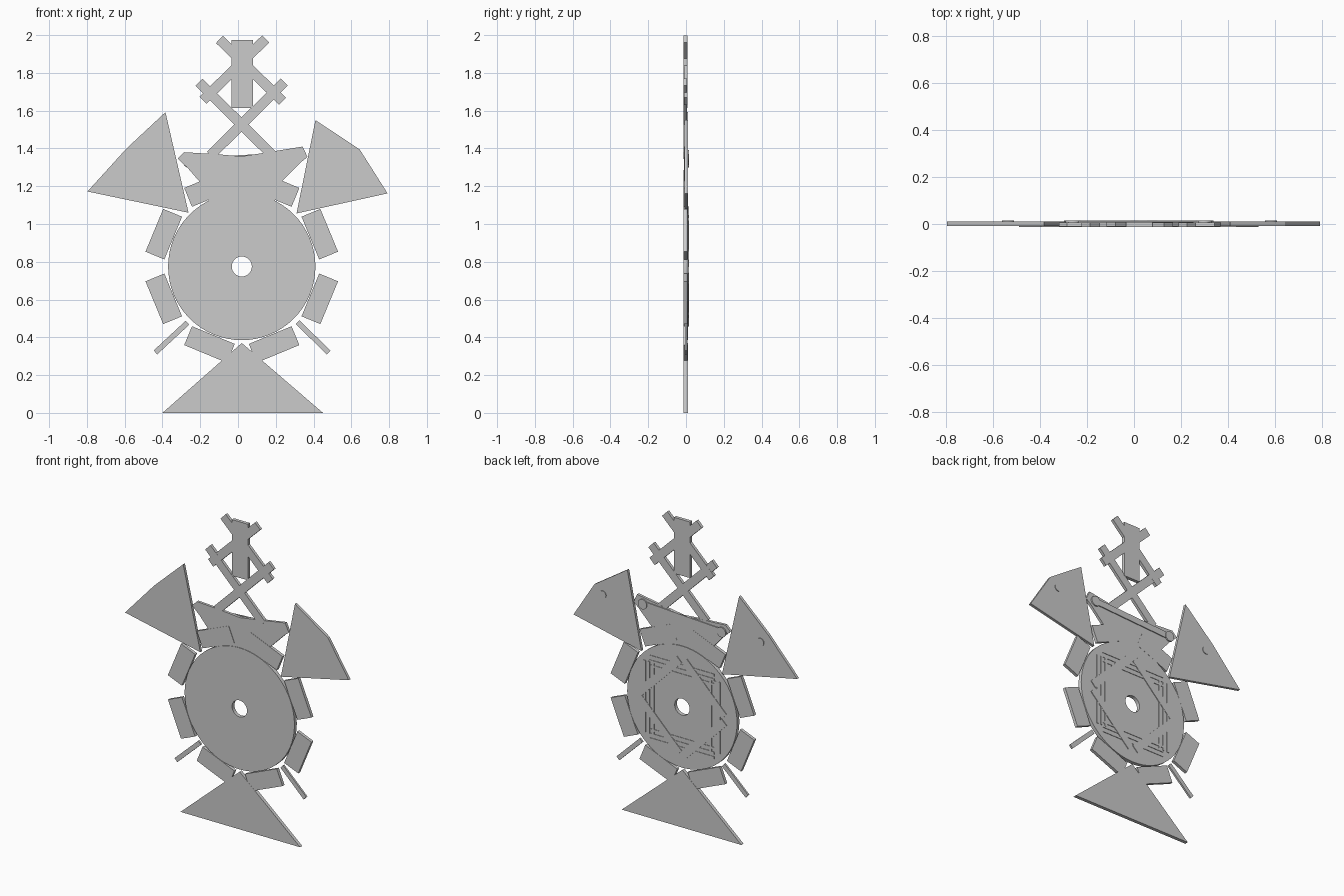
import bpy, bmesh, math
from mathutils import Vector

if "Cube" in bpy.data.objects:
    bpy.data.objects.remove(bpy.data.objects["Cube"])

CX, CZ = 0.02, 0.775   # disc centre


def finish(name, bm, smooth=False):
    bmesh.ops.recalc_face_normals(bm, faces=bm.faces)
    me = bpy.data.meshes.new(name)
    bm.to_mesh(me)
    bm.free()
    ob = bpy.data.objects.new(name, me)
    bpy.context.collection.objects.link(ob)
    if smooth:
        bpy.ops.object.select_all(action='DESELECT')
        ob.select_set(True)
        bpy.context.view_layer.objects.active = ob
        bpy.ops.object.shade_smooth_by_angle(angle=math.radians(30))
    return ob


def plate(name, pts, y0, y1, smooth=False):
    """Flat outline in x/z, extruded from y0 to y1."""
    bm = bmesh.new()
    face = bm.faces.new([bm.verts.new((x, y0, z)) for x, z in pts])
    out = bmesh.ops.extrude_face_region(bm, geom=[face])
    verts = [v for v in out['geom'] if isinstance(v, bmesh.types.BMVert)]
    bmesh.ops.translate(bm, verts=verts, vec=(0, y1 - y0, 0))
    return finish(name, bm, smooth)


def bar(name, a, b, width, y0, y1):
    """Straight strip between two x/z points."""
    a, b = Vector(a), Vector(b)
    d = (b - a).normalized() * width / 2
    n = Vector((-d.y, d.x))
    return plate(name, [a - n, b - n, b + n, a + n], y0, y1)


def tangent_bar(name, angle, dist, length, width, y0, y1):
    """Strip tangent to the disc at the given angle and distance."""
    r = Vector((math.cos(angle), math.sin(angle)))
    t = Vector((-r.y, r.x)) * length / 2
    c = Vector((CX, CZ)) + r * dist
    return bar(name, c - t, c + t, width, y0, y1)


def circle(x, z, r, n):
    return [(x + r * math.cos(2 * math.pi * i / n),
             z + r * math.sin(2 * math.pi * i / n)) for i in range(n)]


# Main disc with centre hole
n = 64
bm = bmesh.new()
loops = []
for r, y in ((0.39, -0.013), (0.39, 0.011), (0.053, 0.011), (0.053, -0.013)):
    loops.append([bm.verts.new((x, y, z)) for x, z in circle(CX, CZ, r, n)])
for k in range(4):
    p, q = loops[k], loops[(k + 1) % 4]
    for i in range(n):
        j = (i + 1) % n
        bm.faces.new((p[i], p[j], q[j], q[i]))
finish("disc", bm, True)

# Eight blocks around the rim
for k in range(8):
    tangent_bar(f"rim_block_{k}", math.radians(22.5 + 45 * k),
                0.447, 0.245, 0.108, -0.012, 0.008)

# Raised strips on the back: nested square and diamond
for k in range(4):
    a = math.pi / 2 * k
    for i, dist in enumerate((0.205, 0.235, 0.265)):
        tangent_bar(f"square_strip_{k}_{i}", a, dist, 0.46, 0.015, 0.010, 0.0145 - 0.0004 * (k % 2))
    tangent_bar(f"diamond_strip_{k}", a + math.pi / 4, 0.225, 0.40, 0.05, 0.010, 0.0155)

# Triangular foot
plate("foot", [(-0.40, 0), (0.45, 0), (0.02, 0.37)], -0.0125, 0.0095)

# Side wings with small pivots on the back
plate("wing_left", [(-0.384, 1.592), (-0.59, 1.40), (-0.797, 1.172), (-0.262, 1.06)], -0.008, 0.010)
plate("wing_right", [(0.41, 1.55), (0.644, 1.395), (0.792, 1.162), (0.31, 1.056)], -0.008, 0.010)
plate("wing_pivot_left", circle(-0.537, 1.34, 0.025, 16), 0.009, 0.014, True)
plate("wing_pivot_right", circle(0.584, 1.345, 0.025, 16), 0.009, 0.014, True)

# Thin lower rods
bar("rod_left", (-0.268, 0.477), (-0.437, 0.32), 0.028, -0.006, 0.006)
bar("rod_right", (0.315, 0.48), (0.48, 0.32), 0.028, -0.006, 0.006)

# Shoulder plate above the disc
plate("shoulder_plate", [
    (-0.32, 1.347), (-0.285, 1.38), (-0.12, 1.37), (0.02, 1.358), (0.19, 1.385),
    (0.342, 1.41), (0.368, 1.355), (0.335, 1.328), (0.23, 1.222), (0.26, 1.15), (0.18, 1.12),
    (0.02, 1.14), (-0.14, 1.12), (-0.22, 1.15), (-0.20, 1.22), (-0.265, 1.295)], -0.010, 0.007)

# Lever and its end pivots on the back of the shoulder plate
bar("lever", (-0.26, 1.33), (0.30, 1.36), 0.04, 0.006, 0.013)
for s, x, z in (("left", -0.26, 1.33), ("right", 0.30, 1.36)):
    plate(f"lever_pivot_{s}", circle(x, z, 0.032, 20), 0.006, 0.0155, True)

# Crossed lattice arms
bar("lattice_lower_a", (-0.146, 1.363), (0.245, 1.752), 0.053, -0.0130, 0.0060)
bar("lattice_lower_b", (-0.206, 1.75), (0.183, 1.363), 0.053, -0.0125, 0.0065)
bar("lattice_upper_a", (-0.186, 1.655), (0.147, 1.98), 0.053, -0.0120, 0.0070)
bar("lattice_upper_b", (0.236, 1.65), (-0.098, 1.977), 0.053, -0.0115, 0.0075)

# Head block
bar("head_block", (0.023, 1.615), (0.023, 1.975), 0.113, -0.0135, 0.008)
